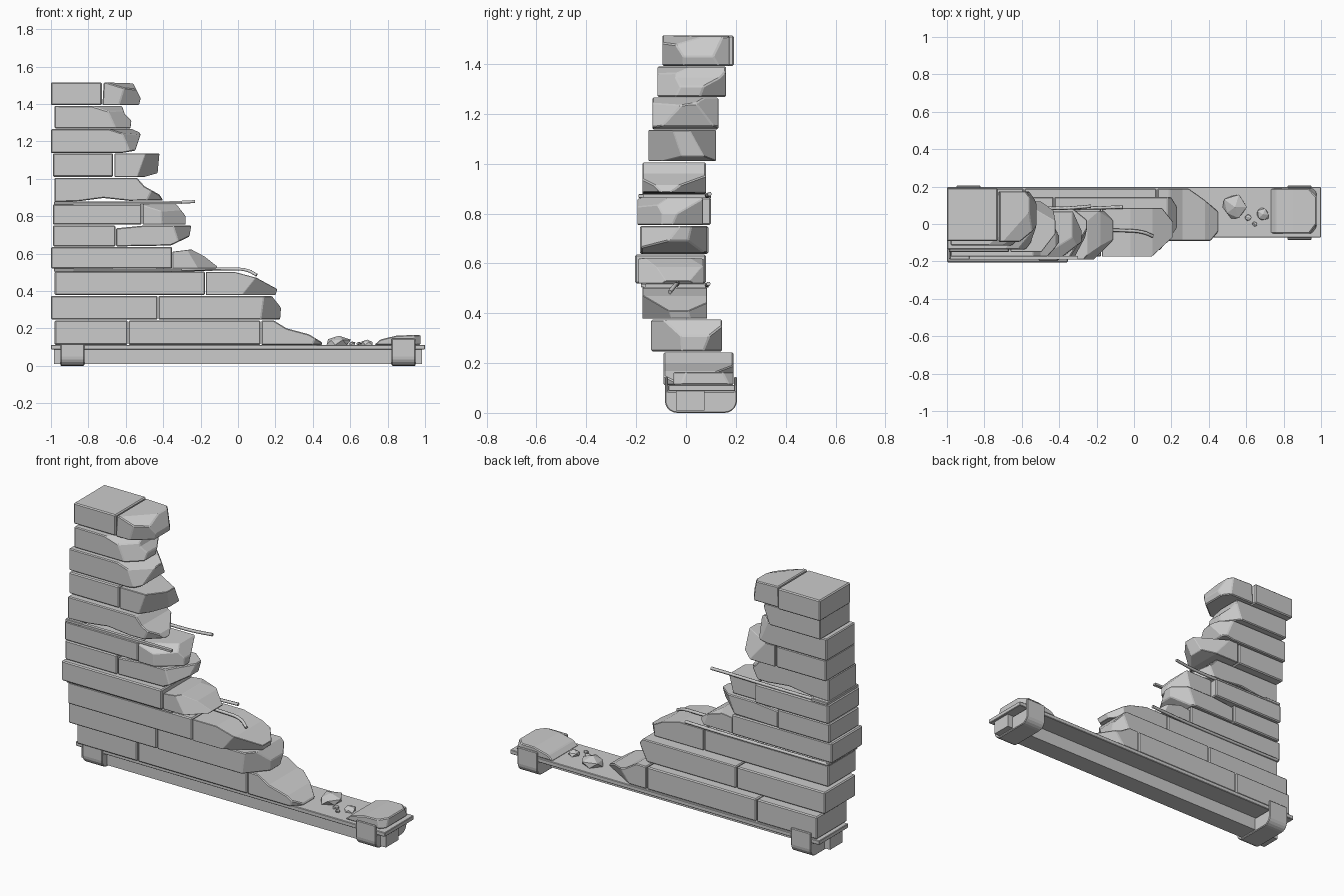
import bpy, bmesh, random
from math import pi, sin, cos
from mathutils import Vector

if "Cube" in bpy.data.objects:
    bpy.data.objects.remove(bpy.data.objects["Cube"])

random.seed(4)

def finish(name, bm, bevel=0.0, segs=1):
    bmesh.ops.recalc_face_normals(bm, faces=bm.faces)
    me = bpy.data.meshes.new(name)
    bm.to_mesh(me)
    bm.free()
    ob = bpy.data.objects.new(name, me)
    bpy.context.collection.objects.link(ob)
    if bevel:
        m = ob.modifiers.new("soft_edges", 'BEVEL')
        m.width, m.segments, m.limit_method, m.angle_limit = bevel, segs, 'ANGLE', 0.5
    return ob

def prism(pts, lo, hi, axis='Y'):
    """Extrude a closed outline: (x, z) along Y, or (y, z) along X."""
    bm = bmesh.new()
    put = (lambda p, t: (p[0], t, p[1])) if axis == 'Y' else (lambda p, t: (t, p[0], p[1]))
    f = bm.faces.new([bm.verts.new(put(p, lo)) for p in pts])
    out = bmesh.ops.extrude_face_region(bm, geom=[f])["geom"]
    d = Vector(put((0, 0), hi - lo))
    bmesh.ops.translate(bm, verts=[g for g in out if isinstance(g, bmesh.types.BMVert)], vec=d)
    bmesh.ops.recalc_face_normals(bm, faces=bm.faces)
    return bm

def rect(a0, a1, b0, b1):
    return [(a0, b0), (a0, b1), (a1, b1), (a1, b0)]

def chop(bm, point, normal):
    r = bmesh.ops.bisect_plane(bm, geom=bm.verts[:] + bm.edges[:] + bm.faces[:],
                               plane_co=point, plane_no=normal, clear_outer=True)
    edges = [e for e in r["geom_cut"] if isinstance(e, bmesh.types.BMEdge)]
    if edges:
        bmesh.ops.holes_fill(bm, edges=edges)

def brick(name, x0, x1, y0, y1, z0, z1):
    finish(name, prism(rect(x0, x1, z0, z1), y0, y1), 0.006)

def broken(name, outline, y0, y1, front, back, top=0.0):
    """Brick with a broken right end: front outline plus snapped-off front and back corners."""
    bm = prism(outline, y0, y1)
    xm = max(p[0] for p in outline)
    zm = sum(p[1] for p in outline) / len(outline)
    for (dx, dy), y, s in ((front, y0, 1), (back, y1, -1)):
        n = Vector((dy, -s * dx, 0)).normalized()
        n.z = random.uniform(-0.5, 0.5)
        chop(bm, (xm - dx / 2, y + s * dy / 2, zm), n)
    if top:
        zt = max(p[1] for p in outline)
        chop(bm, (xm - 0.12, y0 + 0.08 if top > 0 else y1 - 0.08, zt), (0.25, -top, 0.8))
    finish(name, bm, 0.005)

# Base: beam, plate and two clamps
finish("base_beam", prism(rect(-0.04, 0.075, 0.01, 0.09), -0.985, 0.985, 'X'))
finish("base_plate", prism(rect(-0.072, 0.197, 0.087, 0.112), -1, 1, 'X'), 0.003)
arc = [(0.155 + 0.05 * sin(a), 0.05 - 0.05 * cos(a)) for a in [i * pi / 10 for i in range(6)]]
half = [(0.06, 0)] + arc + [(0.205, 0.145), (0.192, 0.145), (0.192, 0.085)]
clamp = half + [(0.12 - y, z) for y, z in reversed(half[1:])]
for s, n in ((-1, "left"), (1, "right")):
    finish("clamp_" + n, prism(clamp, s * 0.885 - 0.064, s * 0.885 + 0.064, 'X'), 0.004)

# Whole bricks: x0, x1, y0, y1, z0, z1
for i, b in enumerate((
        (-0.98, -0.59, -0.09, 0.19, 0.112, 0.243),
        (-0.585, 0.12, -0.09, 0.19, 0.112, 0.243),
        (-1.0, -0.43, -0.14, 0.145, 0.247, 0.374),
        (-0.98, -0.177, -0.175, 0.085, 0.378, 0.505),
        (-1.0, -0.352, -0.205, 0.08, 0.52, 0.635),
        (-0.99, -0.655, -0.185, 0.09, 0.638, 0.75),
        (-0.99, -0.515, -0.19, 0.10, 0.754, 0.864),
        (-0.99, -0.667, -0.15, 0.12, 1.01, 1.135),
        (-1.0, -0.728, -0.092, 0.192, 1.393, 1.515))):
    brick("brick_%d" % (i + 1), *b)

# Broken bricks, bottom to top
broken("broken_course_1", [(.125, .112), (.125, .243), (.19, .243), (.26, .2), (.38, .168), (.45, .125), (.45, .112)],
       -0.09, 0.19, (0.03, 0.03), (0.17, 0.10))
broken("broken_course_2", [(-.425, .247), (-.425, .374), (.18, .374), (.23, .31), (.225, .247)],
       -0.14, 0.145, (0.10, 0.12), (0.05, 0.05))
broken("broken_course_3", [(-.172, .378), (-.172, .502), (-.02, .502), (.1, .47), (.21, .41), (.2, .378)],
       -0.175, 0.085, (0.14, 0.09), (0.06, 0.07), 0.3)
broken("broken_course_4", [(-.35, .52), (-.35, .61), (-.25, .622), (-.18, .585), (-.11, .53), (-.12, .52)],
       -0.19, 0.07, (0.13, 0.13), (0.07, 0.07), -0.2)
broken("broken_course_5", [(-.652, .638), (-.652, .735), (-.5, .75), (-.25, .75), (-.26, .69), (-.36, .643)],
       -0.18, 0.085, (0.08, 0.13), (0.10, 0.08))
broken("broken_course_6", [(-.51, .754), (-.51, .864), (-.33, .864), (-.28, .80), (-.28, .754)],
       -0.195, 0.068, (0.13, 0.10), (0.06, 0.10), 0.4)
broken("broken_course_7", [(-.98, .875), (-.98, 1.005), (-.54, 1.005), (-.5, .96), (-.42, .915), (-.4, .885),
                           (-.58, .882), (-.72, .897), (-.85, .88)],
       -0.175, 0.08, (0.07, 0.06), (0.10, 0.12))
broken("broken_course_8", [(-.66, 1.01), (-.66, 1.135), (-.42, 1.135), (-.43, 1.03), (-.5, 1.01)],
       -0.15, 0.12, (0.10, 0.13), (0.12, 0.07))
broken("broken_course_9", [(-1, 1.138), (-1, 1.265), (-.55, 1.265), (-.52, 1.24), (-.55, 1.15), (-.62, 1.138)],
       -0.135, 0.13, (0.08, 0.10), (0.07, 0.07), 0.15)
broken("broken_course_10", [(-.98, 1.268), (-.98, 1.39), (-.62, 1.388), (-.605, 1.345), (-.57, 1.31), (-.575, 1.268)],
       -0.115, 0.16, (0.11, 0.10), (0.06, 0.08), 0.3)
broken("broken_course_11", [(-.725, 1.393), (-.718, 1.515), (-.56, 1.51), (-.52, 1.43), (-.53, 1.393)],
       -0.095, 0.175, (0.10, 0.08), (0.05, 0.07), 0.2)
broken("end_slab", [(.73, .112), (.76, .14), (.85, .162), (.975, .165), (.975, .112)],
       -0.05, 0.19, (0.03, 0.04), (0.03, 0.03))

# Small rubble on the base plate
for i, (x, y, r, h) in enumerate(((0.54, 0.09, 0.075, 0.05), (0.61, 0.035, 0.02, 0.015),
                                  (0.645, 0.0, 0.016, 0.012), (0.69, 0.05, 0.04, 0.025))):
    bm = bmesh.new()
    bmesh.ops.create_icosphere(bm, subdivisions=1, radius=1)
    for v in bm.verts:
        k = random.uniform(0.75, 1.1)
        v.co = (x + v.co.x * r * k, y + v.co.y * r * k, max(0.112, 0.118 + v.co.z * h * k))
    finish("rubble_%d" % (i + 1), bm)

# Bent metal rods poking out of the joints
def rod(name, pts, r=0.009):
    cu = bpy.data.curves.new(name, 'CURVE')
    cu.dimensions = '3D'
    cu.bevel_depth, cu.bevel_resolution, cu.use_fill_caps = r, 1, True
    cu.resolution_u = 4
    sp = cu.splines.new('BEZIER')
    sp.bezier_points.add(len(pts) - 1)
    for b, p in zip(sp.bezier_points, pts):
        b.co = p
        b.handle_left_type = b.handle_right_type = 'AUTO'
    bpy.context.collection.objects.link(bpy.data.objects.new(name, cu))

rod("rod_upper", [(-0.97, 0.085, 0.87), (-0.55, 0.085, 0.87), (-0.36, 0.085, 0.872), (-0.23, 0.095, 0.878)])
rod("rod_lower_back", [(-0.97, 0.085, 0.512), (-0.3, 0.085, 0.512), (-0.06, 0.09, 0.518)])
rod("rod_lower_front", [(-0.4, -0.04, 0.512), (-0.05, -0.035, 0.518), (0.05, -0.045, 0.51), (0.10, -0.065, 0.485)])

# Flat metal ties at the left end of the two reinforced joints
for n, z, y0, y1 in (("upper", 0.87, -0.19, 0.10), ("lower", 0.512, -0.18, 0.09)):
    finish("tie_bar_" + n, prism(rect(-0.97, -0.3, z - 0.006, z + 0.006), y0, y0 + 0.02))
    finish("tie_end_" + n, prism(rect(-0.985, -0.88, z - 0.009, z + 0.009), y0, y1), 0.003)
